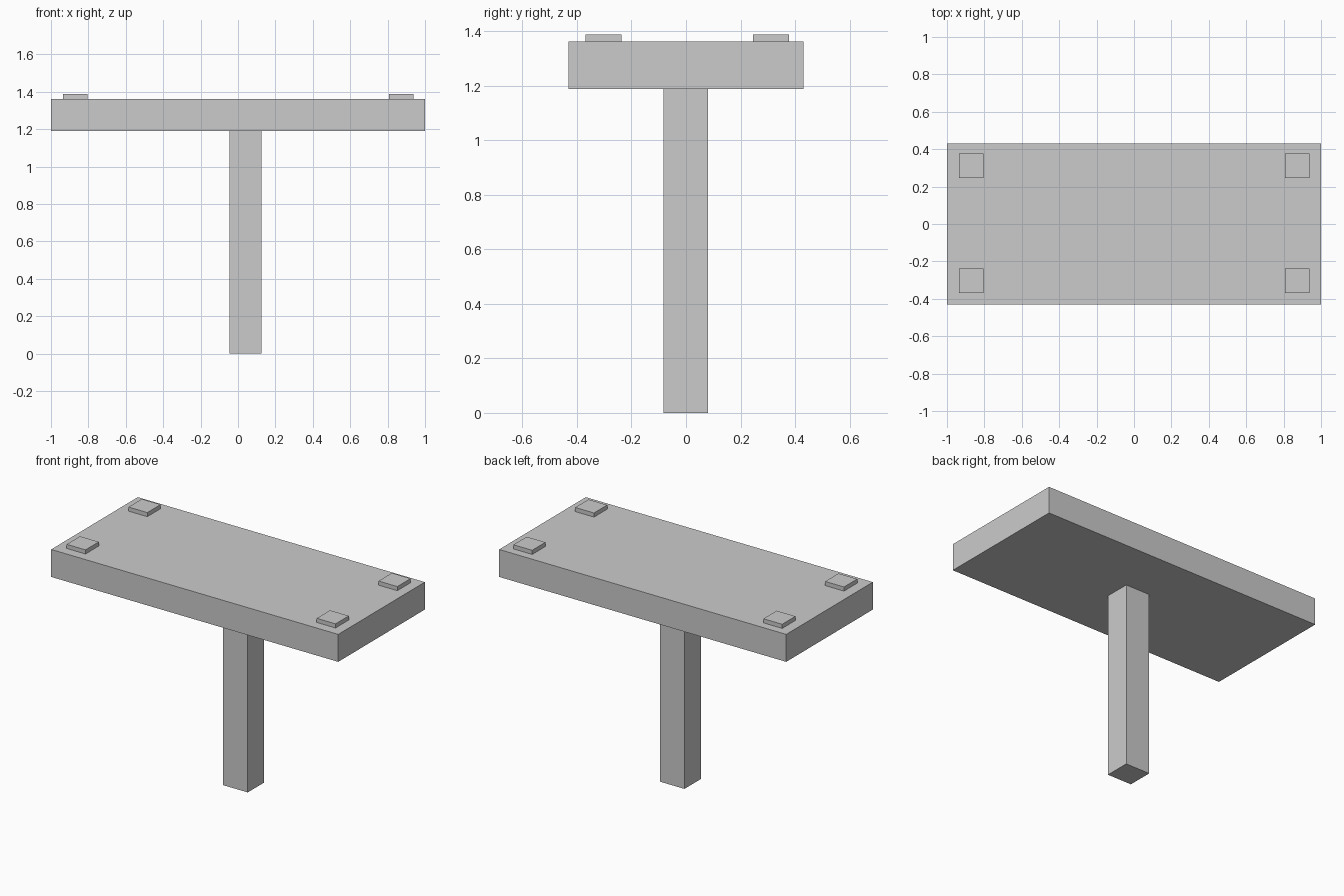
import bpy

if "Cube" in bpy.data.objects:
    bpy.data.objects.remove(bpy.data.objects["Cube"])


def box(name, x, y, z):
    """Axis-aligned box from (min, max) ranges."""
    bpy.ops.mesh.primitive_cube_add(size=1, location=[(a + b) / 2 for a, b in (x, y, z)])
    ob = bpy.context.object
    ob.name = name
    ob.scale = [b - a for a, b in (x, y, z)]
    bpy.ops.object.transform_apply(location=False, rotation=False, scale=True)
    return ob


# Slab and its single, slightly off-centre post
box("table_top", (-1, 1), (-0.431, 0.431), (1.189, 1.362))
box("post", (-0.046, 0.126), (-0.083, 0.081), (0, 1.189))

# Small square pads near the four corners
for side, x in (("left", (-0.935, -0.804)), ("right", (0.807, 0.938))):
    for end, y in (("front", (-0.369, -0.237)), ("back", (0.246, 0.378))):
        box(f"{end}_{side}_pad", x, y, (1.362, 1.388))
